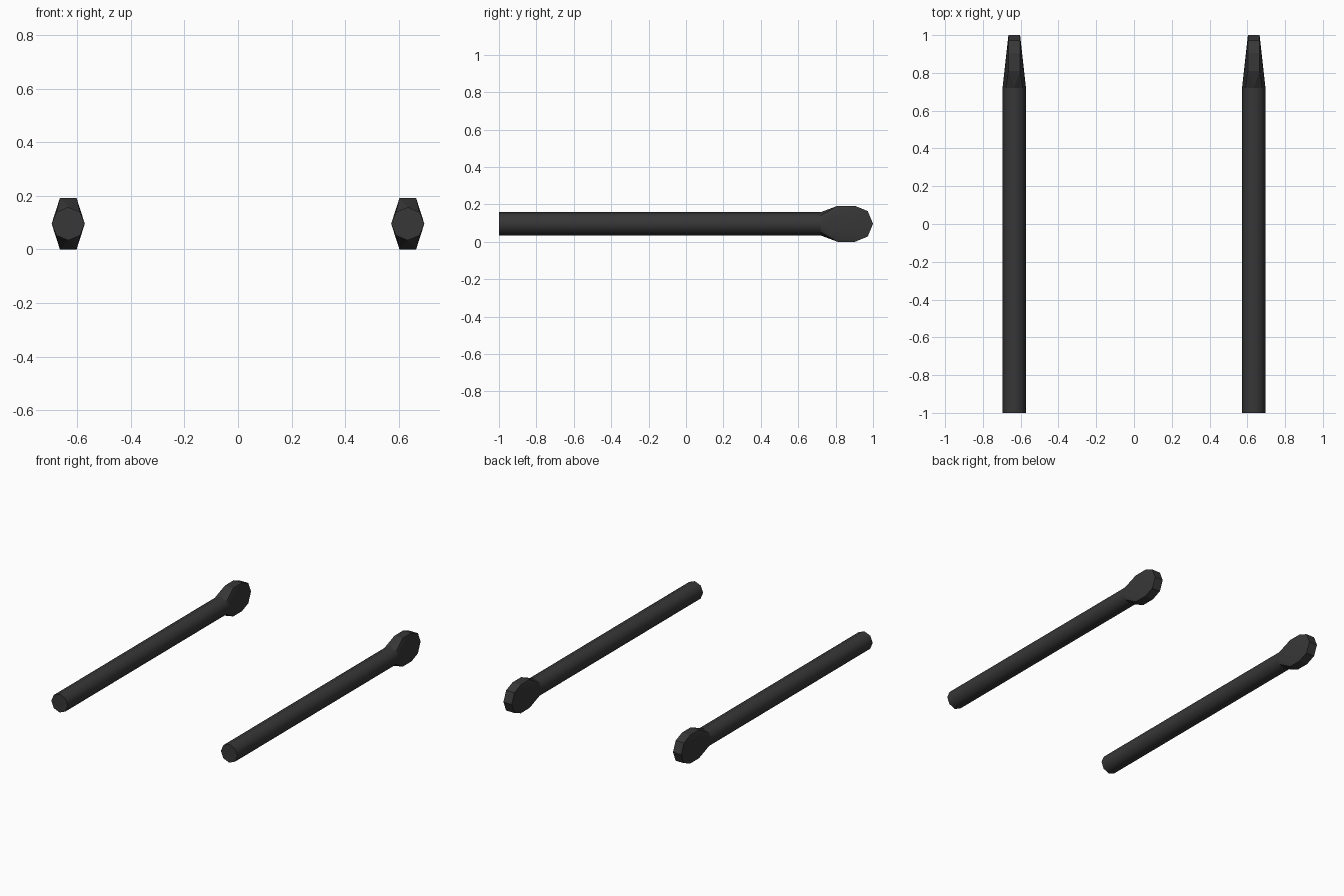
import bpy, bmesh, math

if "Cube" in bpy.data.objects:
    bpy.data.objects.remove(bpy.data.objects["Cube"])

R, BLADE_R, HALF_T = 0.062, 0.096, 0.031   # shaft radius, blade half height, blade half thickness
Y0, NECK, BLADE0, TIP = -1.0, 0.72, 0.81, 1.0
CX, CZ = 0.634, 0.096

mat = bpy.data.materials.new("dark_grey")
mat.diffuse_color = (0.038, 0.038, 0.038, 1)
mat.use_nodes = True
mat.node_tree.nodes["Principled BSDF"].inputs["Base Color"].default_value = mat.diffuse_color


def ring(bm, y):
    """Octagonal shaft section with points up, down, left and right."""
    return [bm.verts.new((R * math.cos(i * math.pi / 4), y, R * math.sin(i * math.pi / 4)))
            for i in range(8)]


def finish(name, bm, x, angle):
    bmesh.ops.recalc_face_normals(bm, faces=bm.faces[:])
    me = bpy.data.meshes.new(name)
    bm.to_mesh(me)
    bm.free()
    me.materials.append(mat)
    ob = bpy.data.objects.new(name, me)
    ob.location = (x, 0, CZ)
    bpy.context.collection.objects.link(ob)
    bpy.context.view_layer.objects.active = ob
    ob.select_set(True)
    bpy.ops.object.shade_smooth_by_angle(angle=math.radians(angle))
    ob.select_set(False)


def shaft(name, x):
    bm = bmesh.new()
    a, b = ring(bm, Y0), ring(bm, NECK)
    for i in range(8):
        j = (i + 1) % 8
        bm.faces.new((a[i], a[j], b[j], b[i]))
    bm.faces.new(a)   # front end cap
    finish(name, bm, x, 50)


def head(name, x):
    # flat blade with a half-octagon tip, blended into the shaft section
    bm = bmesh.new()
    ring(bm, NECK)
    cy = TIP - BLADE_R
    prof = [(BLADE0, -BLADE_R)]
    prof += [(cy + BLADE_R * math.cos(t * math.pi / 4), BLADE_R * math.sin(t * math.pi / 4))
             for t in range(-2, 3)]
    prof += [(BLADE0, BLADE_R)]
    for s in (-HALF_T, HALF_T):
        for y, z in prof:
            bm.verts.new((s, y, z))
    bmesh.ops.convex_hull(bm, input=bm.verts[:])
    # open the joint where the head meets the shaft
    inner = [f for f in bm.faces if all(abs(v.co.y - NECK) < 1e-5 for v in f.verts)]
    bmesh.ops.delete(bm, geom=inner, context='FACES')
    bmesh.ops.dissolve_limit(bm, angle_limit=0.01, verts=bm.verts[:], edges=bm.edges[:])
    finish(name, bm, x, 15)


for side, x in (("left", -CX), ("right", CX)):
    shaft(side + "_shaft", x)
    head(side + "_head", x)
